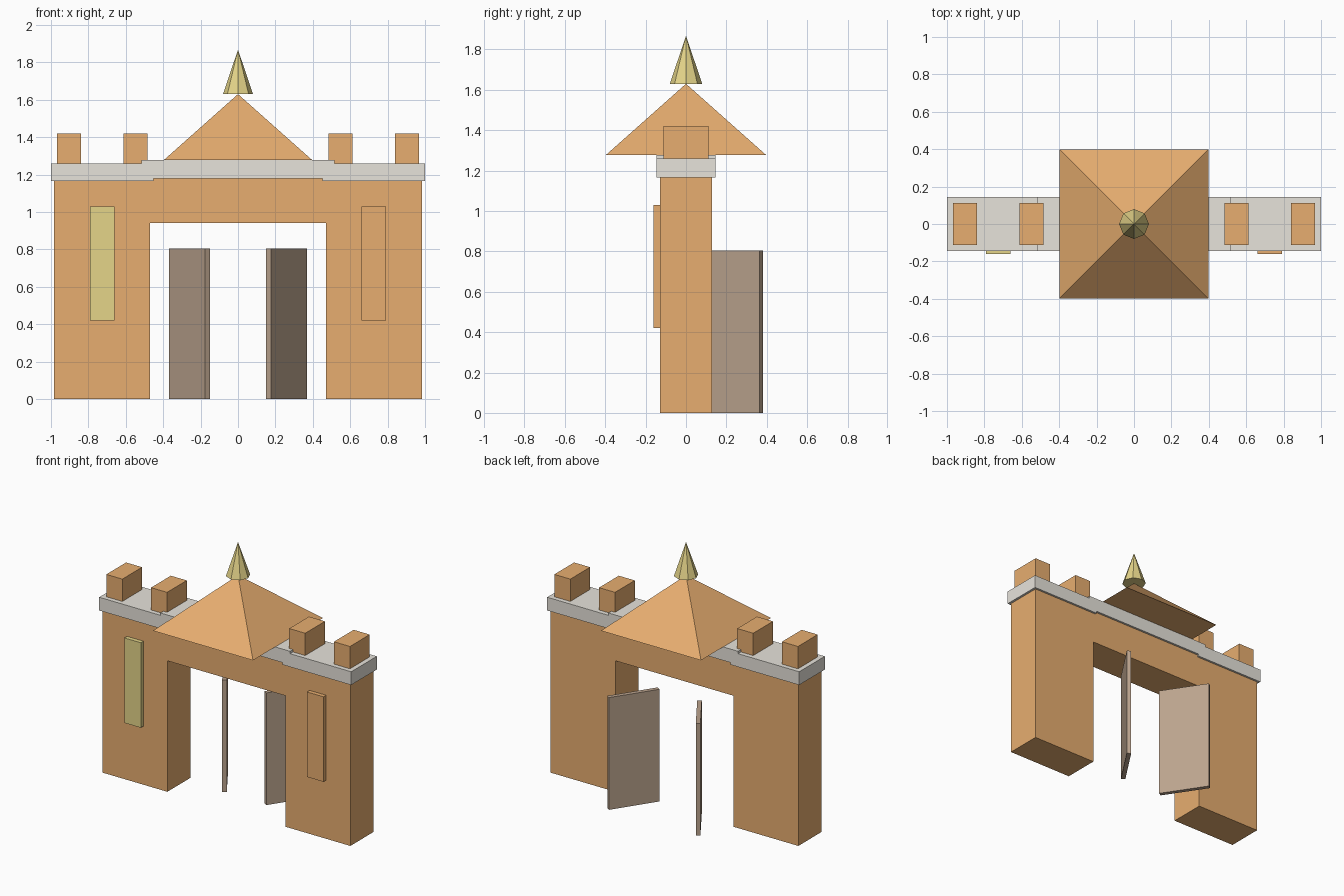
import bpy
from math import radians

if "Cube" in bpy.data.objects:
    bpy.data.objects.remove(bpy.data.objects["Cube"])


def material(name, rgb):
    m = bpy.data.materials.new(name)
    m.diffuse_color = (*rgb, 1)
    m.use_nodes = True
    m.node_tree.nodes["Principled BSDF"].inputs["Base Color"].default_value = m.diffuse_color
    return m


CLAY = material("orange_clay", (0.80, 0.42, 0.16))
STONE = material("pale_stone", (0.80, 0.77, 0.71))
GOLD = material("gold", (0.78, 0.66, 0.25))
WOOD = material("weathered_wood", (0.50, 0.37, 0.27))


def box(name, lo, hi, mat, rot_z=0):
    """Box spanning lo..hi, turned about its own centre."""
    bpy.ops.mesh.primitive_cube_add(
        size=1, location=[(a + b) / 2 for a, b in zip(lo, hi)])
    ob = bpy.context.object
    ob.name = name
    ob.scale = [b - a for a, b in zip(lo, hi)]
    bpy.ops.object.transform_apply(location=False, rotation=False, scale=True)
    ob.rotation_euler.z = rot_z
    ob.data.materials.append(mat)
    return ob


def cone(name, sides, radius, z0, z1, mat, rot_z=0):
    bpy.ops.mesh.primitive_cone_add(
        vertices=sides, radius1=radius, radius2=0, depth=z1 - z0,
        location=(0, 0, (z0 + z1) / 2), rotation=(0, 0, rot_z))
    ob = bpy.context.object
    ob.name = name
    ob.data.materials.append(mat)
    return ob


def side_box(name, s, x0, x1, y, z, mat, rot_z=0):
    """Box on the side s (-1 left, 1 right), x measured outward."""
    xa, xb = sorted((s * x0, s * x1))
    return box(name, (xa, y[0], z[0]), (xb, y[1], z[1]), mat, s * rot_z)


for s, side in ((-1, "left"), (1, "right")):
    # Tower with its cap slab
    side_box(side + "_tower", s, 0.47, 0.983, (-0.13, 0.13), (0, 1.165), CLAY)
    side_box(side + "_tower_cap", s, 0.453, 1.0, (-0.145, 0.145), (1.165, 1.26), STONE)
    # Battlement blocks
    for i, x in enumerate((0.485, 0.84)):
        side_box(f"{side}_battlement_{i + 1}", s, x, x + 0.127,
                 (-0.112, 0.112), (1.26, 1.42), CLAY)
    # Hanging banner, gold on the left
    side_box(side + "_banner", s, 0.66, 0.79, (-0.16, -0.13), (0.42, 1.03),
             GOLD if s < 0 else CLAY)
    # Open door leaf, swung back and outward
    side_box(side + "_door", s, 0.245, 0.275, (0.05, 0.402), (0, 0.805),
             WOOD, radians(-33.5))

# Lintel and its cap slab
box("lintel", (-0.485, -0.13, 0.94), (0.485, 0.13, 1.18), CLAY)
box("lintel_cap", (-0.515, -0.145, 1.18), (0.515, 0.145, 1.277), STONE)

# Pyramid roof and finial
cone("roof", 4, 0.397 * 2 ** 0.5, 1.277, 1.63, CLAY, radians(45))
cone("finial", 8, 0.08, 1.63, 1.868, GOLD)
